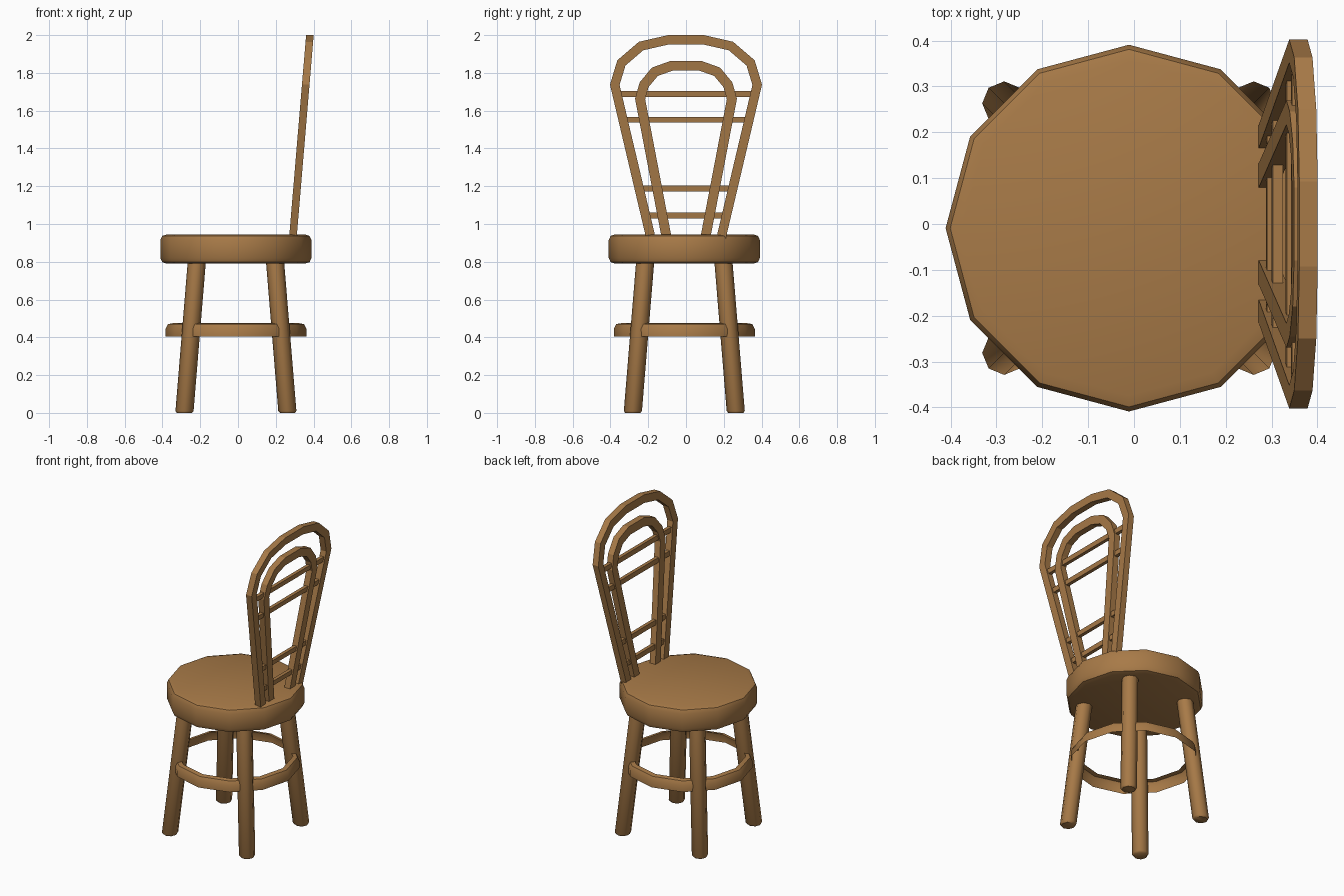
import bpy, bmesh, math
from mathutils import Vector

if "Cube" in bpy.data.objects:
    bpy.data.objects.remove(bpy.data.objects["Cube"])

wood = bpy.data.materials.new("warm_brown_wood")
wood.diffuse_color = (0.39, 0.195, 0.064, 1)
wood.use_nodes = True
wood.node_tree.nodes["Principled BSDF"].inputs["Base Color"].default_value = wood.diffuse_color
CX, CY = -0.011, -0.009          # seat centre


def finish(bm, name, smooth=None, recalc=True):
    if recalc:
        bmesh.ops.recalc_face_normals(bm, faces=bm.faces)
    me = bpy.data.meshes.new(name)
    bm.to_mesh(me)
    bm.free()
    ob = bpy.data.objects.new(name, me)
    bpy.context.collection.objects.link(ob)
    me.materials.append(wood)
    if smooth:
        bpy.ops.object.select_all(action='DESELECT')
        ob.select_set(True)
        bpy.context.view_layer.objects.active = ob
        bpy.ops.object.shade_smooth_by_angle(angle=math.radians(smooth))
    return ob


def lathe(profile, name, sides, smooth, caps):
    """Spin (radius, z) points around the seat centre."""
    bm = bmesh.new()
    rings = []
    for r, z in profile:
        rings.append([bm.verts.new((CX + r * math.cos(math.tau * i / sides),
                                    CY + r * math.sin(math.tau * i / sides), z))
                      for i in range(sides)])
    for a, b in zip(rings, rings[1:]):
        for i in range(sides):
            j = (i + 1) % sides
            bm.faces.new((a[i], a[j], b[j], b[i]))
    if caps:
        bm.faces.new(rings[0][::-1])
        bm.faces.new(rings[-1])
    return finish(bm, name, smooth, recalc=caps)


# Seat: twelve-sided cushion-edged disc
lathe([(0.365, 0.79), (0.39, 0.798), (0.4, 0.82), (0.4, 0.915), (0.39, 0.937), (0.365, 0.945)],
      "seat", 12, 40, True)

# Foot ring: open outer shell wrapped around the legs
lathe([(0.373, 0.405), (0.373, 0.445), (0.36, 0.47), (0.333, 0.475)],
      "foot_ring", 12, 50, False)


# Splayed legs
def leg(name, sx, sy):
    bm = bmesh.new()
    rings = []
    for z, r in ((0, 0.04), (0.01, 0.048), (0.83, 0.048)):
        off = 0.273 - 0.065 * z / 0.79
        rings.append([bm.verts.new((CX + sx * off + r * math.cos(math.tau * i / 8),
                                    CY + sy * off + r * math.sin(math.tau * i / 8), z))
                      for i in range(8)])
    for a, b in zip(rings, rings[1:]):
        for i in range(8):
            j = (i + 1) % 8
            bm.faces.new((a[i], a[j], b[j], b[i]))
    bm.faces.new(rings[0][::-1])
    bm.faces.new(rings[-1])
    finish(bm, name, 50)


for sx, side in ((-1, "left"), (1, "right")):
    for sy, end in ((-1, "front"), (1, "back")):
        leg(f"{end}_{side}_leg", sx, sy)


# Leaning backrest parts: flat strips along (y, z) paths
def lean(z):
    return 0.292 + 0.084 * (z - 0.945)


def strip(name, path, width, depth):
    pts = [Vector(p) for p in path]
    bm = bmesh.new()
    rings = []
    for i, p in enumerate(pts):
        d0 = (p - pts[i - 1]).normalized() if i else (pts[1] - p).normalized()
        d1 = (pts[i + 1] - p).normalized() if i < len(pts) - 1 else d0
        t = (d0 + d1).normalized()
        n = Vector((-t.y, t.x)) * (width / 2 / t.dot(d0))
        a, b = p + n, p - n
        rings.append([bm.verts.new((lean(q.y) + s * depth / 2, q.x, q.y))
                      for q, s in ((a, -1), (a, 1), (b, 1), (b, -1))])
    for a, b in zip(rings, rings[1:]):
        for i in range(4):
            j = (i + 1) % 4
            bm.faces.new((a[i], a[j], b[j], b[i]))
    bm.faces.new(rings[0][::-1])
    bm.faces.new(rings[-1])
    finish(bm, name)


def arch(name, half, width):
    strip(name, [(-y, z) for y, z in half] + [(y, z) for y, z in reversed(half)], width, 0.04)


arch("outer_back_arch", [(0.187, 0.93), (0.377, 1.737), (0.342, 1.853), (0.238, 1.942), (0.09, 1.976)], 0.049)
arch("inner_back_arch", [(0.103, 0.93), (0.243, 1.662), (0.222, 1.737), (0.165, 1.806), (0.075, 1.838)], 0.052)

# Thin cross rails between the outer arch sides
for i, (z, y) in enumerate(((1.045, 0.212), (1.188, 0.246), (1.552, 0.332), (1.688, 0.364))):
    strip(f"back_rail_{i + 1}", [(-y, z), (y, z)], 0.03, 0.022)
